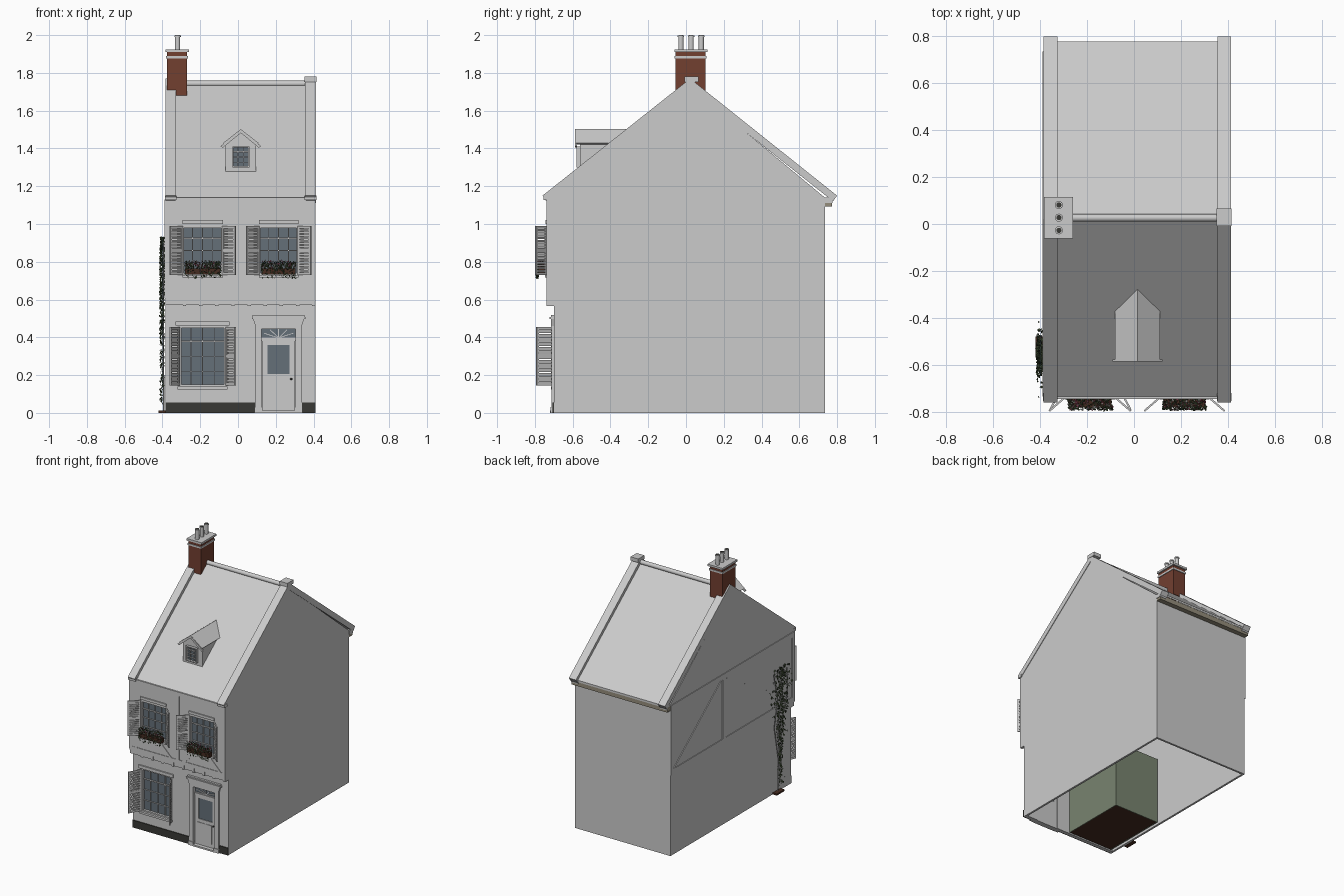
import bpy, bmesh, math, random
from mathutils import Matrix, Vector

if "Cube" in bpy.data.objects:
    bpy.data.objects.remove(bpy.data.objects["Cube"])
random.seed(4)


def mat(name, r, g, b):
    m = bpy.data.materials.new(name)
    m.diffuse_color = (r, g, b, 1)
    m.use_nodes = True
    m.node_tree.nodes["Principled BSDF"].inputs["Base Color"].default_value = m.diffuse_color
    return m


BRICK, GLASS = mat("brick", .17, .05, .03), mat("glass", .13, .16, .19)
DARK, GREEN = mat("dark", .04, .04, .035), mat("room_green", .19, .23, .16)
WOOD, TAN = mat("wood", .06, .025, .015), mat("tan", .3, .27, .2)
LEAF, PINK, PALE = mat("leaf", .06, .09, .04), mat("pink", .35, .08, .13), mat("pale", .5, .48, .45)


def finish(name, bm, m=None, smooth=False):
    bmesh.ops.recalc_face_normals(bm, faces=bm.faces)
    me = bpy.data.meshes.new(name)
    bm.to_mesh(me)
    bm.free()
    ob = bpy.data.objects.new(name, me)
    bpy.context.collection.objects.link(ob)
    if m:
        me.materials.append(m)
    if smooth:
        for p in me.polygons:
            p.use_smooth = len(p.vertices) == 4
    return ob


def boxes(name, items, m=None, mx=Matrix()):
    """Each item is x0, x1, y0, y1, z0, z1."""
    bm = bmesh.new()
    for x0, x1, y0, y1, z0, z1 in items:
        t = Matrix.Translation(((x0 + x1) / 2, (y0 + y1) / 2, (z0 + z1) / 2))
        s = Matrix.Diagonal((x1 - x0, y1 - y0, z1 - z0, 1))
        bmesh.ops.create_cube(bm, size=1, matrix=mx @ t @ s)
    return finish(name, bm, m)


def prisms(name, profiles, axis, a, b, m=None):
    """Extrude flat profiles along x (points are y, z) or y (points are x, z)."""
    bm = bmesh.new()
    for pts in profiles:
        put = lambda p, h: (h, p[0], p[1]) if axis == 'x' else (p[0], h, p[1])
        f = bm.faces.new([bm.verts.new(put(p, a)) for p in pts])
        g = bmesh.ops.extrude_face_region(bm, geom=[f])["geom"]
        d = (b - a, 0, 0) if axis == 'x' else (0, b - a, 0)
        bmesh.ops.translate(bm, vec=d, verts=[v for v in g if isinstance(v, bmesh.types.BMVert)])
    return finish(name, bm, m)


def strip(p, q, w):
    p, q = Vector(p), Vector(q)
    n = (q - p).orthogonal().normalized() * w / 2
    return [p + n, q + n, q - n, p - n]


def cylinder(name, r, h, mx, m=None, n=16):
    bm = bmesh.new()
    bmesh.ops.create_cone(bm, segments=n, radius1=r, radius2=r, depth=h, cap_ends=True, matrix=mx)
    return finish(name, bm, m, True)


def holed_wall(name, xs, zs, y0, y1, holes):
    """Wall of grid cells, leaving out the cells inside any hole (x0, x1, z0, z1)."""
    gx = sorted(set(xs) | {v for h in holes for v in h[:2]})
    gz = sorted(set(zs) | {v for h in holes for v in h[2:]})
    cells = []
    for a, b in zip(gx, gx[1:]):
        for c, d in zip(gz, gz[1:]):
            if not any(h[0] <= a and b <= h[1] and h[2] <= c and d <= h[3] for h in holes):
                cells.append((a, b, y0, y1, c, d))
    boxes(name, cells)


def window(name, x0, x1, z0, z1, y, cols, rows, t=.004, f=.01):
    boxes(name + "_glass", [(x0, x1, y + .018, y + .021, z0, z1)], GLASS)
    bars = [(x0, x0 + f, y, y + .018, z0, z1), (x1 - f, x1, y, y + .018, z0, z1),
            (x0, x1, y, y + .018, z0, z0 + f), (x0, x1, y, y + .018, z1 - f, z1)]
    for i in range(1, cols):
        x = x0 + (x1 - x0) * i / cols
        bars.append((x - t / 2, x + t / 2, y + .01, y + .018, z0, z1))
    for i in range(1, rows):
        z, h = z0 + (z1 - z0) * i / rows, (t if i == rows - 1 else t / 2)
        bars.append((x0, x1, y + .01, y + .018, z - h, z + h))
    boxes(name + "_frame", bars)


def shutter(name, hinge, tip, z0, z1):
    d = Vector(tip) - Vector(hinge)
    w = d.length
    mx = Matrix.Translation((*hinge, 0)) @ Matrix.Rotation(math.atan2(d.y, d.x), 4, 'Z')
    parts = [(0, .012, -.004, .004, z0, z1), (w - .012, w, -.004, .004, z0, z1)]
    parts += [(0, w, -.004, .004, z, z + .014) for z in (z0, (z0 + z1) / 2 - .007, z1 - .014)]
    n = 18
    parts += [(.01, w - .01, -.002, .002, z0 + (z1 - z0) * (i + .12) / n, z0 + (z1 - z0) * (i + .88) / n) for i in range(n)]
    boxes(name, parts, None, mx)


def leaves(name, points, size, m):
    bm = bmesh.new()
    for p in points:
        rot = Matrix.Rotation(random.uniform(0, 6.3), 4, 'Z') @ Matrix.Rotation(random.uniform(-1.2, 1.2), 4, 'X')
        s = size * random.uniform(.7, 1.3)
        shape = [(0, 0, -s), (s * .6, s * .2, 0), (0, 0, s), (-s * .6, s * .2, 0)]
        v = [bm.verts.new(Vector(p) + rot @ Vector(c)) for c in shape]
        bm.faces.new(v[:3])
        bm.faces.new((v[0], v[2], v[3]))
    finish(name, bm, m)


X0, X1, YG, YU, YB, RY = -.385, .41, -.70, -.735, .735, .022

# Hollow shell: gable ends, back and the jettied front
gable = [(YG, 0), (YB, 0), (YB, 1.14), (RY, 1.73), (YU, 1.14), (YU, .57), (YG, .57)]
prisms("left_wall", [gable], 'x', X0, X0 + .015)
prisms("right_wall", [gable], 'x', X1 - .015, X1)
boxes("back_wall", [(X0, X1, YB - .015, YB, 0, 1.13)])
G, U1, U2, D = (-.31, -.065, .14, .46), (-.295, -.08, .73, .99), (.11, .32, .73, .99), (.125, .305, 0, .45)
holed_wall("ground_front", (X0, X1), (0, .57), YG, YG + .025, [G, D])
holed_wall("upper_front", (X0, X1), (.57, 1.14), YU, YU + .025, [U1, U2])
boxes("jetty_soffit", [(X0, X1, YU, YG + .025, .595, .61)])
boxes("jetty_joists", [(x, x + .018, YU - .004, YG, .565, .597) for x in [-.292 + .0855 * i for i in range(9)] if x < .4])
boxes("plinth", [(X0, .09, YG - .006, YG, 0, .055), (.335, X1, YG - .006, YG, 0, .055)], DARK)

# Timber framing on the front and the left side
fr = [strip((X0, .612), (X1, .612), .03), strip((X0, 1.12), (X1, 1.12), .03), strip((.012, .6), (.012, 1.13), .03),
      strip((X0 + .012, .6), (X0 + .012, 1.13), .024), strip((X1 - .012, .6), (X1 - .012, 1.13), .024)]
fr += [strip((a, .62), (b, .70), .016) for a, b in ((-.34, -.26), (-.04, -.12), (.06, .14), (.37, .29))]
prisms("front_timbers", fr, 'y', YU - .004, YU)
sd = [strip((YU, .625), (YB, .625), .04), strip((YU, 1.11), (YB, 1.11), .04), strip((.1, .62), (.1, 1.12), .04),
      strip((YB - .015, .62), (YB - .015, 1.12), .03), strip((YU + .015, .62), (YU + .015, 1.12), .03),
      strip((.7, .64), (.13, 1.09), .012), strip((.07, 1.09), (-.68, .66), .012)]
prisms("side_timbers", sd, 'x', X0 - .005, X0)

# Roof, copings, kneelers, ridge and gutters
roof = [(-.735, 1.14), (RY, 1.74), (.778, 1.14), (.778, 1.125), (RY, 1.722), (-.735, 1.125)]
prisms("roof", [roof], 'x', -.34, .37)
cope = [(-.76, 1.15), (RY, 1.77), (.80, 1.15), (.778, 1.12), (RY, 1.72), (-.735, 1.12)]
for side, a, b in (("left", X0, -.327), ("right", .355, .414)):
    prisms(side + "_coping", [cope], 'x', a, b)
    boxes(side + "_kneelers", [(a - .002, b + .002, -.755, -.72, 1.128, 1.15), (a, b, .735, .775, 1.11, 1.14)])
boxes("apex_block", [(.352, .416, RY - .03, RY + .043, 1.752, 1.78)])
cylinder("ridge_tiles", .016, .69, Matrix.Translation((.013, RY + .004, 1.743)) @ Matrix.Rotation(math.pi / 2, 4, 'Y'))
boxes("back_fascia", [(X0, X1, .735, .772, 1.092, 1.128)], TAN)
boxes("front_gutter", [(-.33, .36, -.745, -.73, 1.125, 1.14)])

# Chimney with three hollow pots
boxes("chimney_stack", [(-.375, -.27, -.055, .103, 1.68, 1.91)], BRICK)
boxes("chimney_bands", [(-.38, -.265, -.06, .108, 1.877, 1.89), (-.384, -.26, -.062, .115, 1.91, 1.925)])
for i, y in enumerate((-.027, .027, .081)):
    cylinder(f"chimney_pot_{i}", .014, .075, Matrix.Translation((-.32, y, 1.961)))
    cylinder(f"pot_rim_{i}", .017, .01, Matrix.Translation((-.32, y, 1.994)))
    cylinder(f"pot_bore_{i}", .011, .002, Matrix.Translation((-.32, y, 1.9992)), DARK)

# Dormer
cx = .015
prisms("dormer_body", [[(-.065, 1.265), (.095, 1.265), (.095, 1.42), (cx, 1.485), (-.065, 1.42)]], 'y', -.56, -.29)
for nm, w, lo, y0, y1 in (("dormer_roof", .095, 1.428, -.583, -.265), ("dormer_bargeboard", .107, 1.412, -.587, -.577)):
    prisms(nm, [[(cx - w, lo), (cx, 1.502), (cx + w, lo), (cx + w - .012, lo - .008), (cx, 1.482), (cx - w + .012, lo - .008)]], 'y', y0, y1)
window("dormer_window", -.03, .06, 1.30, 1.41, -.58, 3, 4, .004, .006)

# Windows with heads, sills, flower boxes and louvred shutters
window("ground_window", *G, YG + .002, 4, 4)
boxes("ground_window_trim", [(-.33, -.045, YG - .01, YG, .462, .485), (-.32, -.055, YG - .015, YG, .125, .14)])
shutter("ground_shutter_left", (-.31, YG - .003), (-.358, -.792), .145, .455)
shutter("ground_shutter_right", (-.062, YG - .003), (-.014, -.792), .145, .455)
for i, w in enumerate((U1, U2)):
    window(f"upper_window_{i}", *w, YU + .002, 4, 4)
    boxes(f"upper_window_trim_{i}", [(w[0], w[1], YU - .008, YU, 1.0, 1.02), (w[0], w[1], YU - .012, YU, .717, .73)])
    shutter(f"upper_shutter_left_{i}", (w[0] + .002, YU - .003), (w[0] - .066, -.797), .73, .99)
    shutter(f"upper_shutter_right_{i}", (w[1] - .002, YU - .003), (w[1] + .066, -.797), .73, .99)
    boxes(f"flower_box_{i}", [(w[0] + .015, w[1] - .015, -.782, YU - .008, .732, .765)], WOOD)
    for nm, n, m, zr in (("foliage", 230, LEAF, (.755, .8)), ("trailing", 60, LEAF, (.712, .76)),
                         ("pink_flowers", 50, PINK, (.77, .806)), ("pale_flowers", 60, PALE, (.765, .806))):
        yr = (-.793, -.782) if nm == "trailing" else (-.792, -.742)
        pts = [(random.uniform(w[0] + .012, w[1] - .012), random.uniform(*yr), random.uniform(*zr)) for _ in range(n)]
        leaves(f"{nm}_{i}", pts, .008, m)

# Doorway: pilasters, frieze, cornice, door and fanlight
boxes("door_surround", [(.092, .125, YG - .012, YG, 0, .46), (.305, .338, YG - .012, YG, 0, .46),
                        (.088, .13, YG - .018, YG, 0, .03), (.30, .342, YG - .018, YG, 0, .03),
                        (.125, .305, YG + .003, YG + .025, .38, .395), (.125, .305, -.72, YG + .02, 0, .012)])
prisms("door_frieze", [[(.092, .445), (.338, .445), (.338, .46), (.35, .497), (.08, .497), (.092, .46)]], 'y', YG - .015, YG)
boxes("door_cornice", [(.073, .357, -.722, YG, .497, .508), (.078, .352, -.716, YG, .508, .517)])
holed_wall("door", (.128, .302), (.012, .38), YG + .008, YG + .02, [(.155, .272, .205, .36)])
boxes("door_panels", [(.15, .208, YG + .004, YG + .008, .04, .18), (.22, .268, YG + .004, YG + .008, .04, .18)])
boxes("door_glass", [(.15, .28, YG + .013, YG + .016, .2, .365)], GLASS)
boxes("fanlight_glass", [(.125, .305, YG + .015, YG + .018, .395, .45)], GLASS)
rays = [strip((.215, .397), (.215 + .09 * math.cos(a), .397 + .05 * math.sin(a)), .004) for a in [math.pi * i / 6 for i in range(7)]]
prisms("fanlight_bars", rays, 'y', YG + .008, YG + .015)
bm = bmesh.new()
bmesh.ops.create_uvsphere(bm, u_segments=12, v_segments=8, radius=.006, matrix=Matrix.Translation((.282, YG + .002, .18)))
finish("door_knob", bm, DARK, True)

# Front room seen through the window and from below
boxes("room_walls", [(-.35, -.345, -.665, -.165, 0, .5), (.02, .025, -.665, -.165, 0, .5),
                     (-.35, .025, -.17, -.165, 0, .5), (-.35, .025, -.665, -.165, .5, .505)], GREEN)
boxes("room_floor", [(-.345, .02, -.665, -.17, .002, .008)], WOOD)

# Climbing plant on the left wall
boxes("planter", [(-.42, X0, -.57, -.48, 0, .012)], WOOD)
path = [(-.392, -.53, .01), (-.395, -.55, .25), (-.395, -.52, .5), (-.395, -.58, .7), (-.395, -.55, .9)]
for j, k in enumerate((0, .03, -.035)):
    cu = bpy.data.curves.new(f"vine_stem_{j}", 'CURVE')
    cu.dimensions, cu.bevel_depth, cu.bevel_resolution = '3D', .004 - .001 * bool(j), 1
    sp = cu.splines.new('POLY')
    sp.points.add(len(path) - 1)
    for i, (pt, p) in enumerate(zip(sp.points, path)):
        pt.co = (p[0], p[1] + k * i * .6, p[2], 1)
    bpy.context.collection.objects.link(bpy.data.objects.new(f"vine_stem_{j}", cu))
pts = []
for _ in range(520):
    z = .93 * random.random() ** .6
    w = .02 + .065 * max(0, min(1, (z - .35) / .3)) * (1 if z < .8 else .7)
    pts.append((random.uniform(-.413, -.392), -.54 - .03 * z + random.gauss(0, w * .6), min(z + .01, .925)))
leaves("vine_leaves", pts, .01, LEAF)
